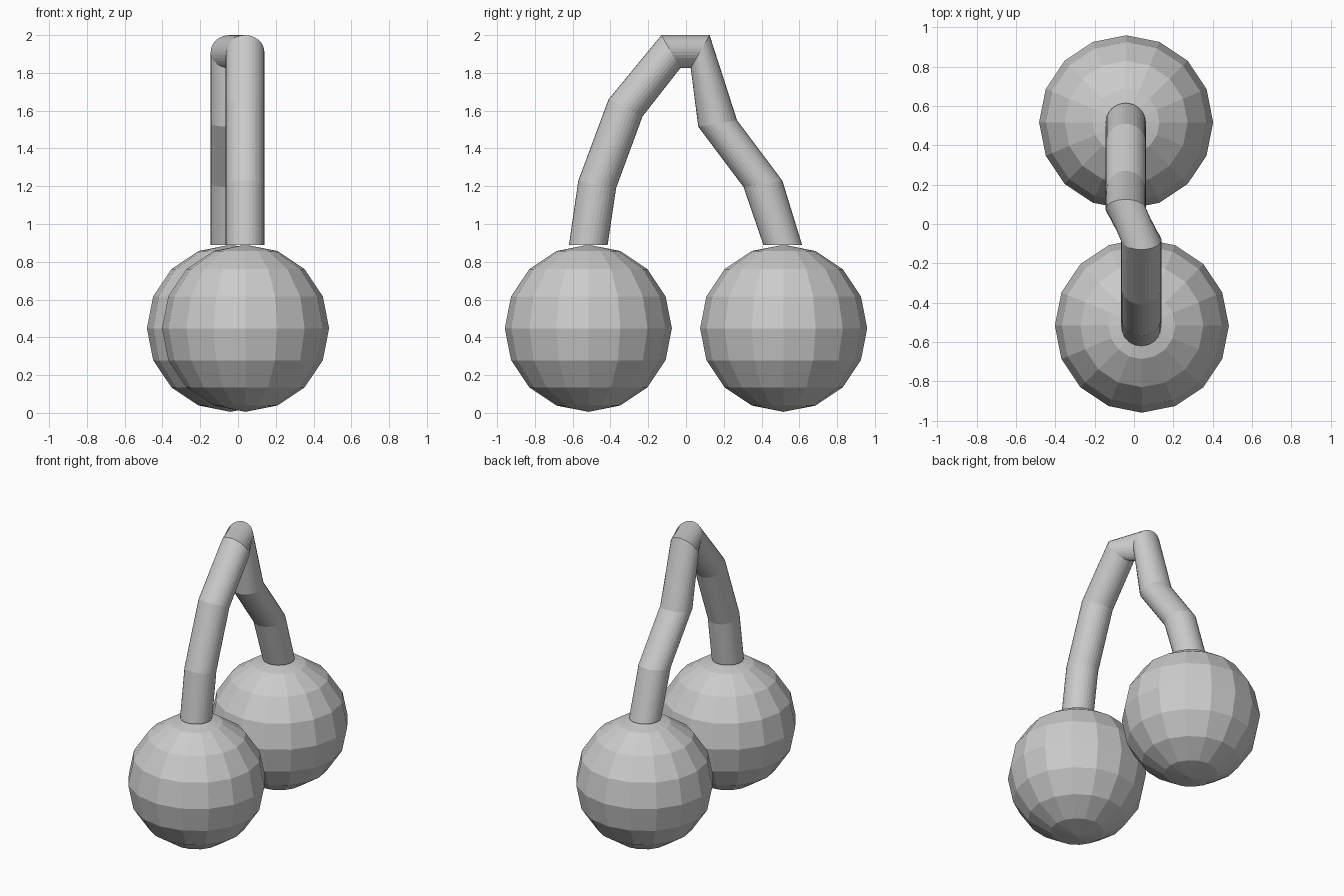
import bpy, bmesh, math
from mathutils import Vector

cube = bpy.data.objects.get("Cube")
if cube:
    bpy.data.objects.remove(cube, do_unlink=True)

grey = bpy.data.materials.new("plain_grey")
grey.use_nodes = True
colour = (0.6, 0.6, 0.6, 1)
grey.diffuse_color = colour
grey.node_tree.nodes["Principled BSDF"].inputs["Base Color"].default_value = colour


def add_object(name, bm):
    bmesh.ops.recalc_face_normals(bm, faces=bm.faces)
    mesh = bpy.data.meshes.new(name)
    bm.to_mesh(mesh)
    bm.free()
    mesh.materials.append(grey)
    obj = bpy.data.objects.new(name, mesh)
    bpy.context.collection.objects.link(obj)
    return obj


# Two faceted fruits
for name, x, y in (("front_fruit", 0.04, -0.517), ("back_fruit", -0.04, 0.517)):
    bm = bmesh.new()
    bmesh.ops.create_uvsphere(bm, u_segments=16, v_segments=8, radius=0.4425)
    add_object(name, bm).location = (x, y, 0.448)

# Bent stem: each ring is x centre, then outer and inner (y, z) rim points
rings = [
    (0.037, (-0.62, 0.888), (-0.415, 0.888)),
    (0.037, (-0.57, 1.23), (-0.37, 1.19)),
    (0.037, (-0.41, 1.66), (-0.23, 1.57)),
    (0.037, (-0.13, 2.0), (-0.03, 1.825)),
    (-0.042, (0.125, 2.0), (0.025, 1.825)),
    (-0.042, (0.27, 1.55), (0.065, 1.515)),
    (-0.042, (0.51, 1.23), (0.305, 1.195)),
    (-0.042, (0.615, 0.888), (0.41, 0.888)),
]
SIDES, RADIUS = 32, 0.1025
bm = bmesh.new()
loops = []
for x, outer, inner in rings:
    a, b = Vector((x, *outer)), Vector((x, *inner))
    centre, up = (a + b) / 2, (a - b) / 2
    side = Vector((RADIUS, 0, 0))
    angles = [math.tau * i / SIDES for i in range(SIDES)]
    loops.append([bm.verts.new(centre + up * math.cos(t) + side * math.sin(t)) for t in angles])
for low, high in zip(loops, loops[1:]):
    for i in range(SIDES):
        j = (i + 1) % SIDES
        bm.faces.new((low[i], low[j], high[j], high[i]))
bm.faces.new(loops[0])
bm.faces.new(loops[-1])
add_object("stem", bm)
